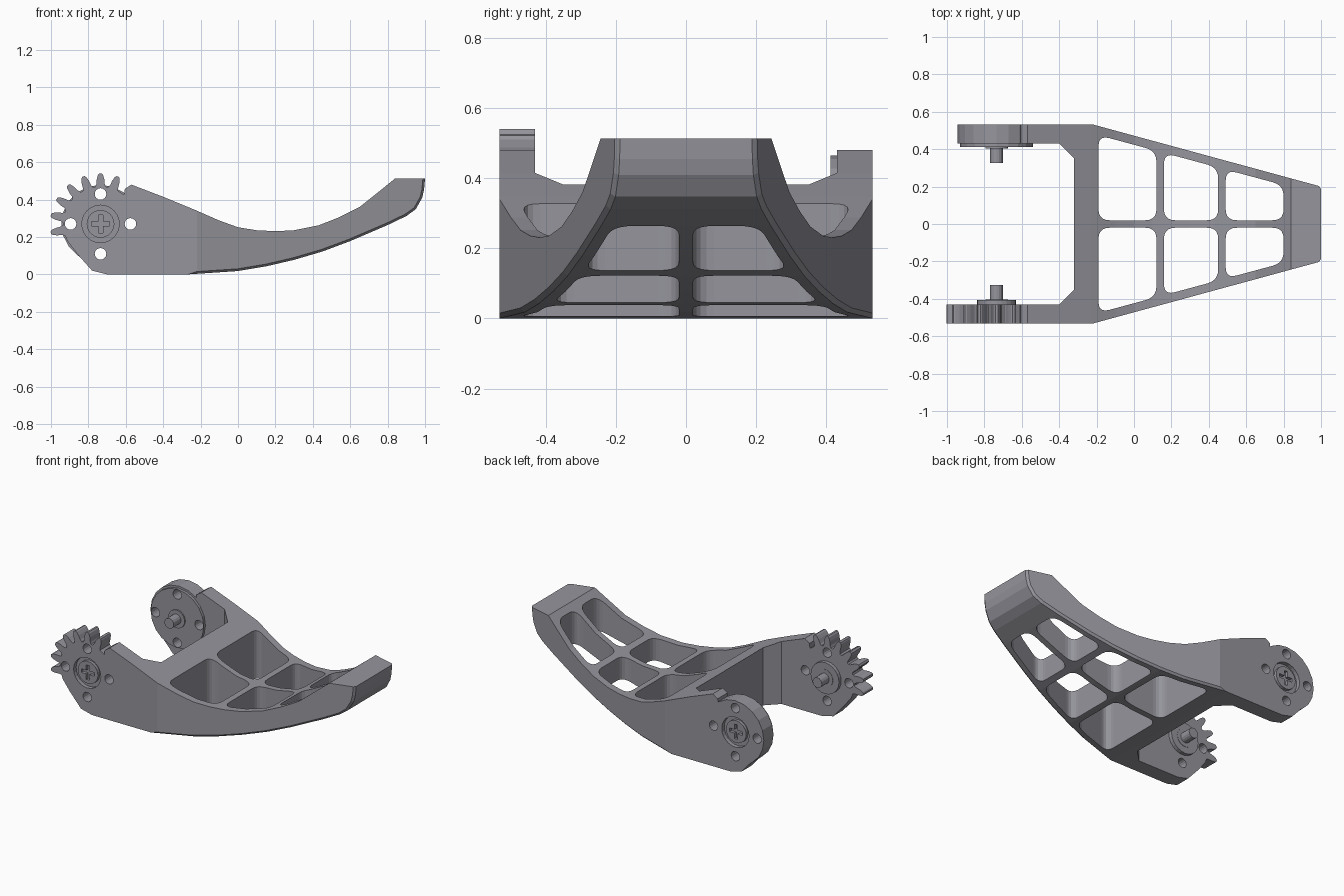
import bpy, bmesh
from math import sin, cos, radians
from mathutils import Vector

if "Cube" in bpy.data.objects:
    bpy.data.objects.remove(bpy.data.objects["Cube"])

CX, CZ = -0.735, 0.27          # pivot of the two arms
ROOT = 0.2                     # gear root radius
W = 0.532                      # half width

grey = bpy.data.materials.new("dark_grey")
grey.diffuse_color = (0.3, 0.3, 0.335, 1)
grey.use_nodes = True
grey.node_tree.nodes["Principled BSDF"].inputs["Base Color"].default_value = grey.diffuse_color


def prism(name, pts, axis, lo, hi):
    """Extrude a 2D outline: (x, z) along Y or (x, y) along Z."""
    lo, hi = sorted((lo, hi))
    bm = bmesh.new()
    put = (lambda p, h: (p[0], h, p[1])) if axis == 'Y' else (lambda p, h: (p[0], p[1], h))
    a = [bm.verts.new(put(p, lo)) for p in pts]
    b = [bm.verts.new(put(p, hi)) for p in pts]
    n = len(pts)
    bm.faces.new(a)
    bm.faces.new(b[::-1])
    for i in range(n):
        j = (i + 1) % n
        bm.faces.new((a[i], b[i], b[j], a[j]))
    bmesh.ops.recalc_face_normals(bm, faces=bm.faces[:])
    me = bpy.data.meshes.new(name)
    bm.to_mesh(me)
    bm.free()
    me.materials.append(grey)
    ob = bpy.data.objects.new(name, me)
    bpy.context.collection.objects.link(ob)
    return ob


def polar(r, deg, cx=CX, cz=CZ):
    return (cx + r * cos(radians(deg)), cz + r * sin(radians(deg)))


def circle(r, n=24, cx=CX, cz=CZ):
    return [polar(r, 360 * i / n, cx, cz) for i in range(n)]


def boolean(ob, other, op):
    m = ob.modifiers.new(op, 'BOOLEAN')
    m.object, m.operation, m.solver = other, op, 'EXACT'
    bpy.context.view_layer.objects.active = ob
    bpy.ops.object.modifier_apply(modifier=m.name)
    bpy.data.objects.remove(other, do_unlink=True)


def rounded(corners, r, steps=5):
    out, n = [], len(corners)
    for i in range(n):
        p = Vector(corners[i])
        a = p + (Vector(corners[i - 1]) - p).normalized() * r
        b = p + (Vector(corners[(i + 1) % n]) - p).normalized() * r
        for k in range(steps + 1):
            t = k / steps
            out.append(tuple(a * (1 - t) ** 2 + p * (2 * t * (1 - t)) + b * t * t))
    return out


# curved side profile of the whole frame
side = [(-0.57, 0.48), (-0.4, 0.415), (-0.23, 0.345), (-0.1, 0.288), (0, 0.252), (0.1, 0.236),
        (0.2, 0.231), (0.3, 0.236), (0.43, 0.262), (0.54, 0.305), (0.65, 0.36), (0.75, 0.44),
        (0.84, 0.513), (1, 0.513), (0.995, 0.455), (0.985, 0.41), (0.95, 0.348), (0.9, 0.312),
        (0.8, 0.264), (0.6, 0.178), (0.45, 0.122), (0.3, 0.078), (0.15, 0.043), (0, 0.018),
        (-0.27, 0), (-0.70, 0), (-0.78, 0.02), (-0.86, 0.11)]
side += [polar(ROOT, a) for a in range(207, 50, -12)] + [(-0.605, 0.457)]
frame = prism("frame", side, 'Y', -0.6, 0.6)

# plan outline: two arms and a tapered nose
half = [(1.0, 0.2), (-0.22, W), (-1.1, W), (-1.1, 0.43), (-0.4, 0.43), (-0.32, 0.35)]
plan = half + [(x, -y) for x, y in half[::-1]]
boolean(frame, prism("plan_cutter", plan, 'Z', -0.2, 0.8), 'INTERSECT')

# narrow chamfer along the lower edges of the tapered sides
bm = bmesh.new()
bm.from_mesh(frame.data)
edges = []
for e in bm.edges:
    if len(e.link_faces) != 2 or min(v.co.x for v in e.verts) < -0.23:
        continue
    f, g = sorted((f.normal for f in e.link_faces), key=lambda n: abs(n.y))
    if abs(g.y) > 0.8 and abs(f.y) < 0.1 and f.z < -0.01:
        edges.append(e)
bmesh.ops.bevel(bm, geom=edges, offset=0.012, segments=1, affect='EDGES')
bm.to_mesh(frame.data)
bm.free()

# six rounded windows
for x0, x1 in ((-0.19, 0.12), (0.16, 0.45), (0.49, 0.80)):
    for s in (-1, 1):
        edge = [0.483 - (x + 0.22) * 0.27 for x in (x0, x1)]
        quad = [(x0, s * 0.02), (x1, s * 0.02), (x1, s * edge[1]), (x0, s * edge[0])]
        boolean(frame, prism("window_cutter", rounded(quad, 0.06), 'Z', -0.2, 0.8), 'DIFFERENCE')

# gear sector on the front arm
gear = [(CX, CZ)]
for a in range(190, 69, -20):
    gear += [polar(r, a + d) for r, d in
             ((ROOT, 8.2), (0.212, 6.2), (0.24, 4.8), (0.262, 3), (0.27, 1.4), (0.27, -1.4),
              (0.262, -3), (0.24, -4.8), (0.212, -6.2), (ROOT, -8.2))]
boolean(frame, prism("gear_teeth", gear, 'Y', -W, -0.43), 'UNION')

# round end on the back arm, plus inner bosses
boolean(frame, prism("round_end", circle(0.209, 20), 'Y', 0.43, W), 'UNION')
boolean(frame, prism("back_boss", circle(0.195, 20), 'Y', 0.412, 0.45), 'UNION')
boolean(frame, prism("front_boss", circle(0.104), 'Y', -0.45, -0.406), 'UNION')

# four bolt holes through each arm, and counterbores for the screws
for a in range(0, 360, 90):
    x, z = polar(0.16, a)
    boolean(frame, prism("hole_cutter", circle(0.031, 16, x, z), 'Y', -0.7, 0.7), 'DIFFERENCE')
for s in (-1, 1):
    boolean(frame, prism("counterbore_cutter", circle(0.1), 'Y', s * 0.505, s * 0.6), 'DIFFERENCE')

# cross-head screws with shafts pointing inward
w, l = 0.012, 0.048
cross = [(w, w), (w, l), (-w, l), (-w, w), (-l, w), (-l, -w),
         (-w, -w), (-w, -l), (w, -l), (w, -w), (l, -w), (l, w)]
slot = [(CX + x, CZ + z) for x, z in cross]
for s, label in ((-1, "front"), (1, "back")):
    head = prism(label + "_screw_head", circle(0.074), 'Y', s * 0.49, s * 0.525)
    boolean(head, prism("slot_cutter", slot, 'Y', s * 0.5, s * 0.6), 'DIFFERENCE')
    prism(label + "_screw_shaft", circle(0.034, 16), 'Y', s * 0.327, s * 0.48)
    # raised collar round the shaft
    prism(label + "_collar", circle(0.06), 'Y', s * 0.404, s * 0.44)
